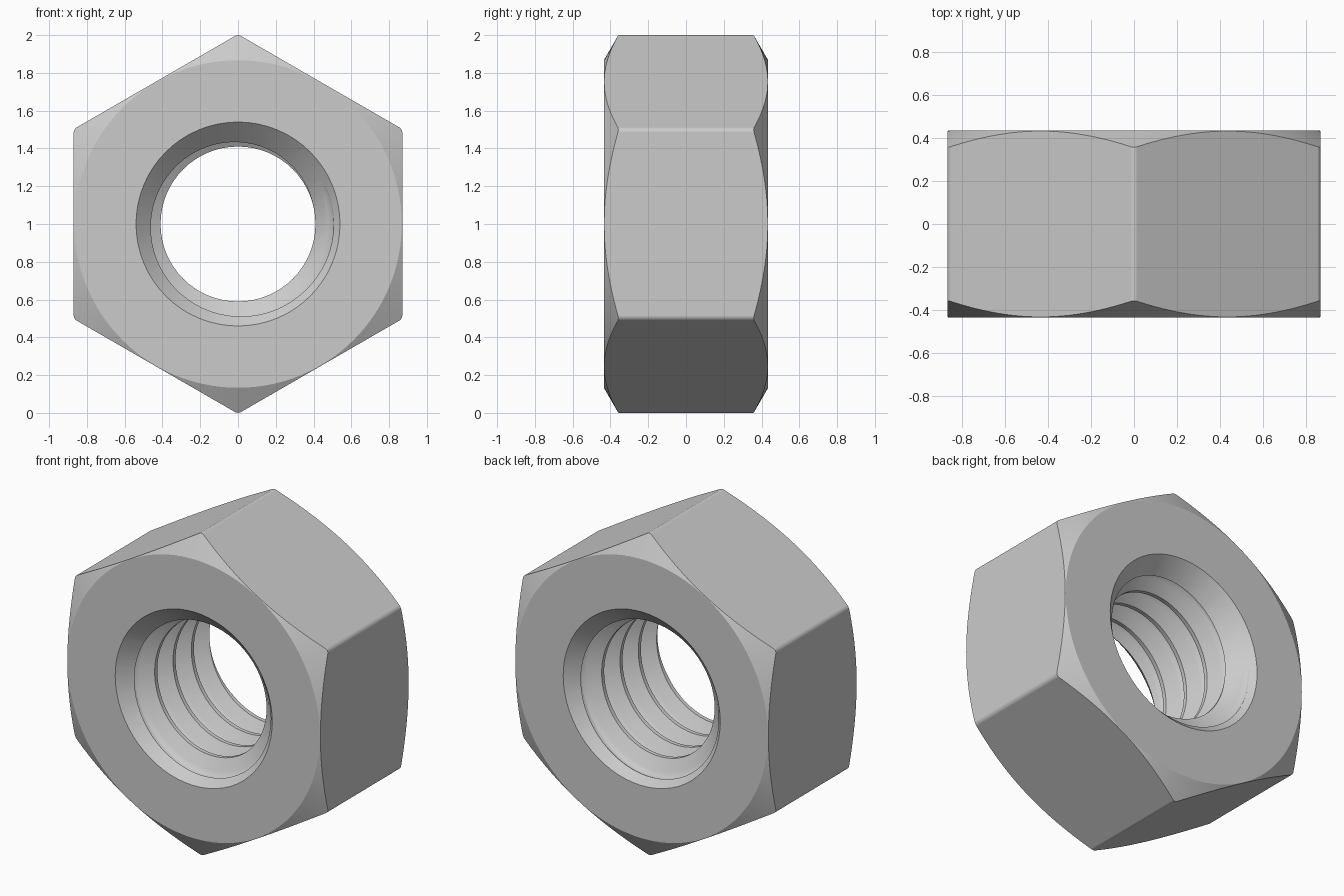
import bpy
import bmesh
from math import pi, sin, cos, tan, radians

if "Cube" in bpy.data.objects:
    bpy.data.objects.remove(bpy.data.objects["Cube"], do_unlink=True)

HALF = 0.435          # half thickness along y
APOTHEM = 0.87        # centre to flat
PITCH = 0.18
CENTRE_Z = 1.0


def point(radius, angle, y):
    """Point around the bore axis, angle clockwise from the bottom."""
    return (-radius * sin(angle), y, CENTRE_Z - radius * cos(angle))


def finish(bm, name):
    bmesh.ops.remove_doubles(bm, verts=bm.verts, dist=1e-5)
    rims = [e for e in bm.edges if e.is_boundary]
    if rims:
        bmesh.ops.holes_fill(bm, edges=rims, sides=0)
    bmesh.ops.recalc_face_normals(bm, faces=bm.faces)
    mesh = bpy.data.meshes.new(name)
    bm.to_mesh(mesh)
    bm.free()
    obj = bpy.data.objects.new(name, mesh)
    bpy.context.collection.objects.link(obj)
    return obj


def turned(name, profile, sides, bevel=0):
    """Solid turned around the bore axis from (radius, y) pairs."""
    bm = bmesh.new()
    rings = [[bm.verts.new(point(r, 2 * pi * i / sides, y)) for i in range(sides)]
             for r, y in profile]
    for a, b in zip(rings, rings[1:]):
        for i in range(sides):
            j = (i + 1) % sides
            bm.faces.new((a[i], a[j], b[j], b[i]))
    if bevel:
        corners = [e for e in bm.edges if not e.is_boundary]
        bmesh.ops.bevel(bm, geom=corners, offset=bevel, segments=4,
                        profile=0.5, affect='EDGES')
    return finish(bm, name)


# Thread cross-section over one pitch: (fraction of pitch, radius)
THREAD = [(0, 0.41), (0.07, 0.41), (0.3, 0.48), (0.36, 0.495), (0.43, 0.505),
          (0.5, 0.508), (0.57, 0.505), (0.64, 0.495), (0.7, 0.48), (0.93, 0.41),
          (1, 0.41)]


def thread_radius(phase):
    phase %= 1
    for (f0, r0), (f1, r1) in zip(THREAD, THREAD[1:]):
        if phase <= f1:
            return r0 + (r1 - r0) * (phase - f0) / (f1 - f0)
    return THREAD[0][1]


def threaded_rod(name, half_length, start, sides):
    """Right-handed screw solid with flat ends, used to cut the thread."""
    bm = bmesh.new()
    steps = [f for f, r in THREAD[:-1]]
    turns = int(half_length / PITCH) + 3
    rows = [t + f for t in range(-turns, turns + 1) for f in steps]
    columns = []
    for i in range(sides):
        column = []
        for row in rows:
            y = start + PITCH * (row + i / sides)
            phase = row
            if abs(y) > half_length:
                y = half_length if y > 0 else -half_length
                phase = (y - start) / PITCH - i / sides
            # A tiny offset keeps whole-number phases on the crest
            column.append(bm.verts.new(point(thread_radius(phase + 1e-9),
                                             2 * pi * i / sides, y)))
        columns.append(column)
    # The seam joins each column end to the following turn
    columns.append(columns[0][len(steps):])
    for a, b in zip(columns, columns[1:]):
        for k in range(len(b) - 1):
            bm.faces.new((a[k], b[k], b[k + 1], a[k + 1]))
    return finish(bm, name)


def cut(target, tool, operation):
    mod = target.modifiers.new(tool.name, 'BOOLEAN')
    mod.operation = operation
    mod.solver = 'EXACT'
    mod.object = tool
    tool.hide_render = True
    bpy.context.view_layer.objects.active = target
    bpy.ops.object.modifier_apply(modifier=mod.name)
    bpy.data.objects.remove(tool, do_unlink=True)


# Hexagonal body with softly rounded corners
corner_radius = APOTHEM / cos(radians(30))
nut = turned("hex_nut", [(corner_radius, -HALF), (corner_radius, HALF)], 6, bevel=0.0173)

# Conical corner chamfers on both faces
face_radius, wide = APOTHEM - 0.003, 1.06
rim = HALF - (wide - face_radius) * tan(radians(30))
over = 0.02
narrow = face_radius - over / tan(radians(30))
# The envelope is trimmed flush with the faces by the body itself
cut(nut, turned("chamfer_envelope", [(narrow, -HALF - over), (wide, -rim),
                                     (wide, rim), (narrow, HALF + over)], 128), 'INTERSECT')

# Threaded bore, then countersinks at both ends
cut(nut, threaded_rod("thread_cutter", 0.6, -0.445, 64), 'DIFFERENCE')
cut(nut, turned("countersink_cutter", [(0.64, -HALF - 0.1), (0.3, -HALF + 0.24),
                                       (0.3, HALF - 0.24), (0.64, HALF + 0.1)], 64), 'DIFFERENCE')

# Smooth shading with crisp edges
bpy.ops.object.select_all(action='DESELECT')
nut.select_set(True)
bpy.context.view_layer.objects.active = nut
bpy.ops.object.shade_smooth_by_angle(angle=radians(25))
weighted = nut.modifiers.new("weighted_normals", 'WEIGHTED_NORMAL')
weighted.keep_sharp = True
